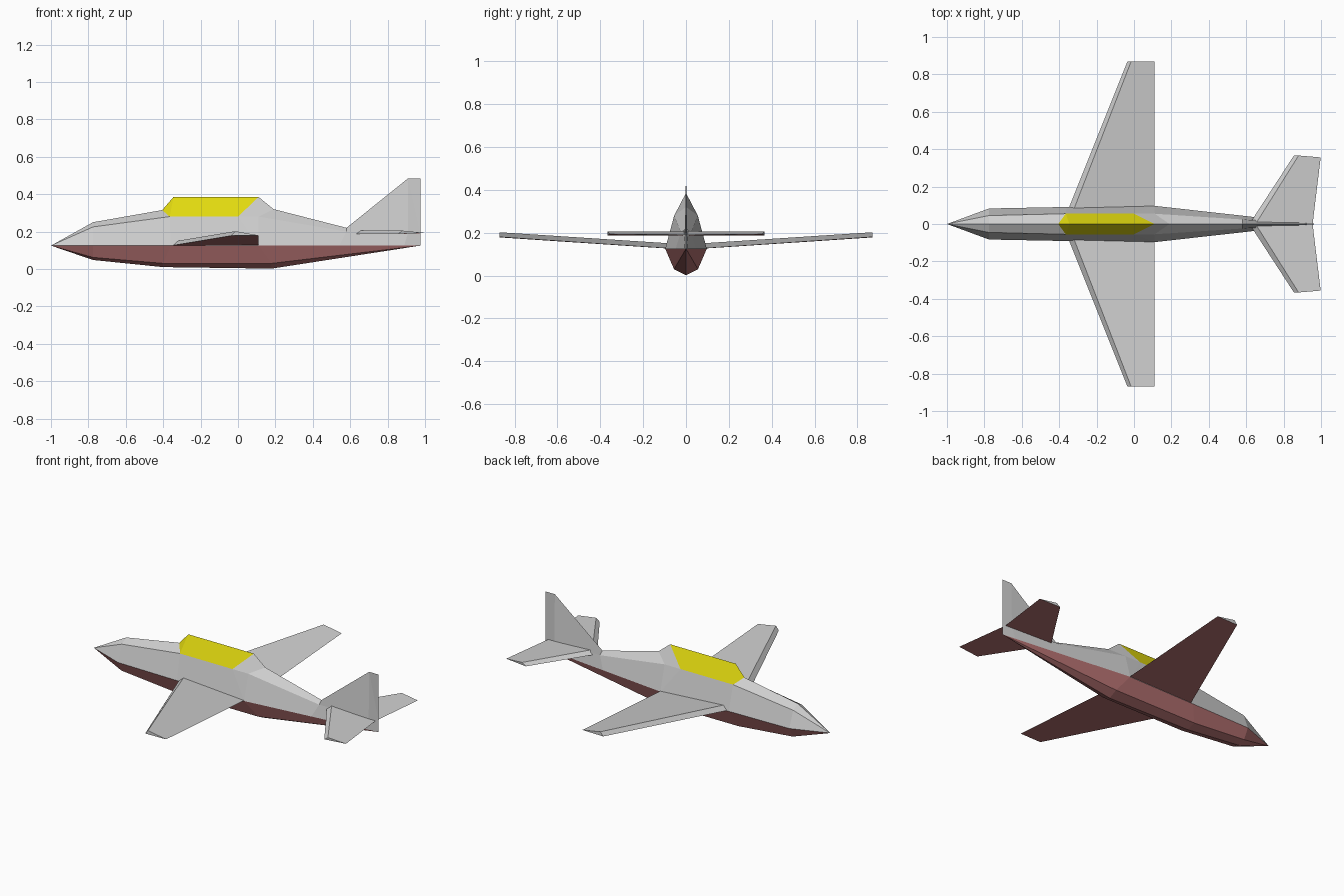
import bpy
import bmesh

cube = bpy.data.objects.get("Cube")
if cube:
    bpy.data.objects.remove(cube, do_unlink=True)


def material(name, rgb):
    m = bpy.data.materials.new(name)
    m.use_nodes = True
    m.diffuse_color = (*rgb, 1)
    m.node_tree.nodes["Principled BSDF"].inputs["Base Color"].default_value = (*rgb, 1)
    return m


GREY, RED, YELLOW = range(3)
PAINTS = [material("light grey", (0.62, 0.62, 0.62)),
          material("dusty red", (0.44, 0.16, 0.16)),
          material("canopy yellow", (0.76, 0.70, 0.005))]


class Builder:
    """Collects faces on both sides of the centre plane, sharing equal points."""

    def __init__(self):
        self.bm = bmesh.new()
        self.cache = {}

    def vert(self, p):
        key = tuple(round(c, 4) + 0.0 for c in p)
        if key not in self.cache:
            self.cache[key] = self.bm.verts.new(key)
        return self.cache[key]

    def face(self, points, paint):
        for side in (1, -1):
            vs = list(dict.fromkeys(self.vert((x, y * side, z)) for x, y, z in points))
            if len(vs) > 2 and not self.bm.faces.get(vs):
                self.bm.faces.new(vs).material_index = paint

    def finish(self, name):
        bmesh.ops.recalc_face_normals(self.bm, faces=self.bm.faces)
        mesh = bpy.data.meshes.new(name)
        self.bm.to_mesh(mesh)
        self.bm.free()
        for m in PAINTS:
            mesh.materials.append(m)
        bpy.context.collection.objects.link(bpy.data.objects.new(name, mesh))


# Fuselage, canopy and fin: each long edge is listed from nose to tail
def mix(a, b, t):
    return tuple(p + (q - p) * t for p, q in zip(a, b))


NOSE, TAIL = (-1, 0, 0.125), (0.975, 0, 0.125)


def to_tail(p):
    """Last stations of an edge that runs straight into the tail point."""
    return [mix(p, TAIL, t) for t in (0.5, 0.9)] + [TAIL]


ridge = [NOSE, (-0.775, 0, 0.25), (-0.405, 0, 0.315), (-0.345, 0, 0.385), (0.11, 0, 0.385),
         (0.19, 0, 0.32), (0.58, 0, 0.22), (0.91, 0, 0.485), (0.975, 0, 0.485)]
shoulder_front = (-0.365, 0.055, 0.28)
shoulder = [NOSE, (-0.775, 0.045, 0.225), shoulder_front, shoulder_front, (0, 0.055, 0.28),
            (0.11, 0.055, 0.28), (0.58, 0.024, 0.2), (0.91, 0.005, 0.195), (0.975, 0, 0.195)]


def lower_edge(bow, front, back):
    return [NOSE, bow, front, front, back, back] + to_tail(back)


waist = lower_edge((-0.775, 0.083, 0.125), (-0.36, 0.091, 0.125), (0.11, 0.097, 0.125))
chine = lower_edge((-0.775, 0.05, 0.062), (-0.4, 0.056, 0.03), (0.18, 0.056, 0.03))
keel = lower_edge((-0.775, 0, 0.048), (-0.4, 0, 0.01), (0.18, 0, 0.002))

body = Builder()
edges = [ridge, shoulder, waist, chine, keel]
for row, (upper, lower) in enumerate(zip(edges, edges[1:])):
    for i in range(len(upper) - 1):
        paint = RED if row >= 2 else GREY
        if row == 0 and i in (2, 3):
            paint = YELLOW
        body.face([upper[i], upper[i + 1], lower[i + 1], lower[i]], paint)
body.finish("fuselage")


# Wings and tailplane: flat underside, ridge just behind the leading edge
def surface(name, root, tip):
    """root and tip: leading x, ridge x, trailing x, y, trailing y, underside z, ridge z, trailing z."""
    def section(lead, crest, trail, y, trail_y, z, crest_z, trail_z):
        return (lead, y, z), (crest, y, crest_z), (trail, trail_y, trail_z)
    a, b = section(*root), section(*tip)
    part = Builder()
    part.face([a[0], a[1], b[1], b[0]], GREY)
    part.face([a[1], a[2], b[2], b[1]], GREY)
    part.face([a[2], a[0], b[0], b[2]], RED)
    part.face(b, GREY)
    if root[3] > 0:
        part.face(a, GREY)
    part.finish(name)


surface("wings",
        (-0.355, -0.325, 0.11, 0.07, 0.07, 0.125, 0.15, 0.126),
        (-0.035, -0.015, 0.11, 0.87, 0.87, 0.178, 0.202, 0.18))
surface("tailplane",
        (0.617, 0.65, 0.955, 0, 0, 0.187, 0.207, 0.19),
        (0.855, 0.88, 0.998, 0.366, 0.356, 0.187, 0.205, 0.193))
